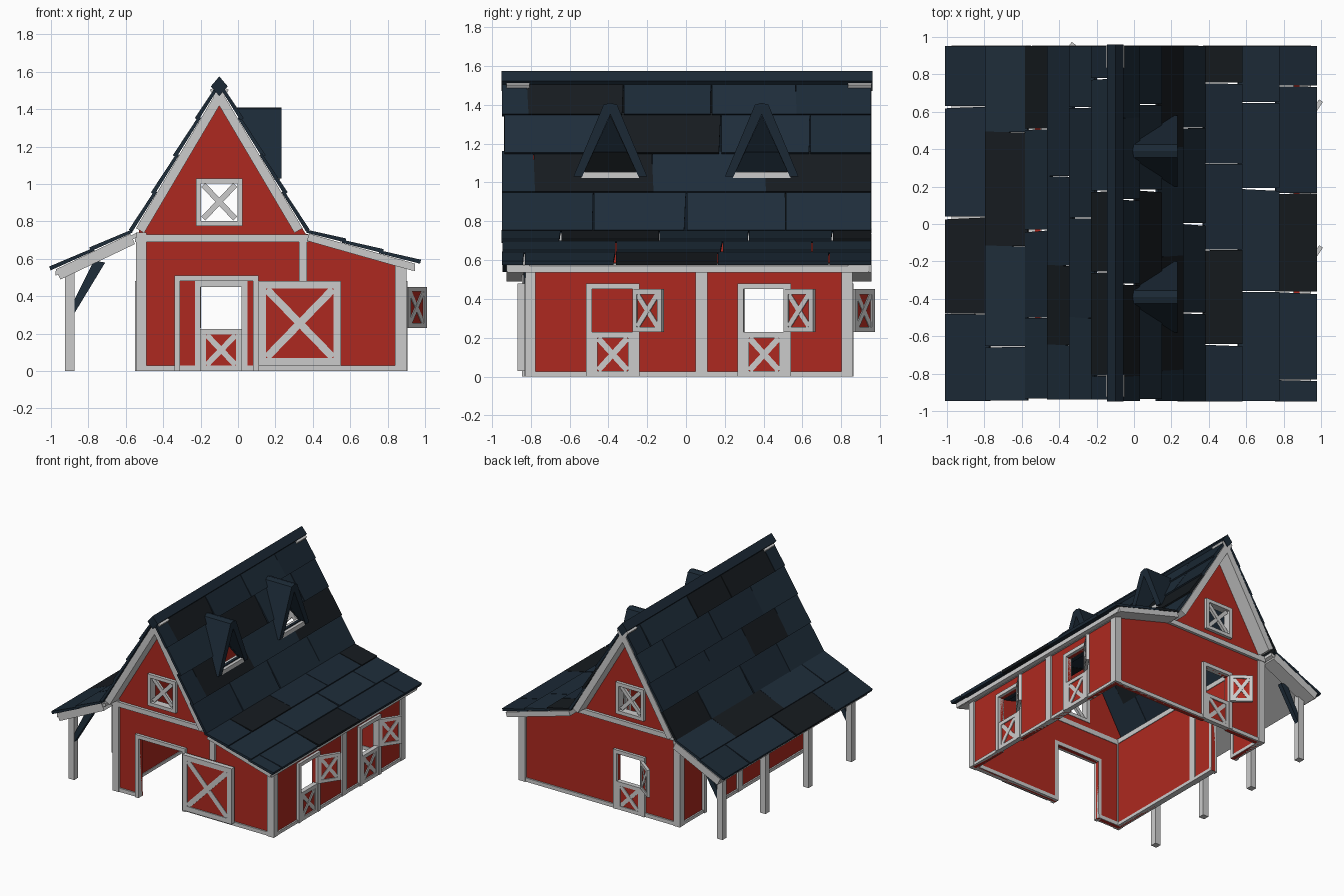
import bpy, bmesh, math, random
from mathutils import Vector as V, Matrix

if "Cube" in bpy.data.objects:
    bpy.data.objects.remove(bpy.data.objects["Cube"])

random.seed(4)

def material(name, rgb):
    m = bpy.data.materials.new(name)
    m.diffuse_color = (*rgb, 1)
    m.use_nodes = True
    m.node_tree.nodes["Principled BSDF"].inputs["Base Color"].default_value = m.diffuse_color
    return m

RED = material("red_paint", (0.42, 0.022, 0.014))
NAVY = [material("slate_a", (0.011, 0.022, 0.036)), material("slate_b", (0.013, 0.026, 0.042)),
        material("slate_dark", (0.008, 0.011, 0.014))]

def build(name, solids, mats=()):
    """Each solid joins two matching rings of points: (ring, ring[, material index])."""
    bm = bmesh.new()
    for a, b, *idx in solids:
        va, vb = [bm.verts.new(p) for p in a], [bm.verts.new(p) for p in b]
        n = len(va)
        fs = [bm.faces.new(va), bm.faces.new(vb[::-1])]
        fs += [bm.faces.new((va[i], va[i - 1], vb[i - 1], vb[i])) for i in range(n)]
        for f in fs:
            f.material_index = idx[0] if idx else 0
    bmesh.ops.recalc_face_normals(bm, faces=bm.faces)
    me = bpy.data.meshes.new(name)
    bm.to_mesh(me)
    bm.free()
    for m in mats:
        me.materials.append(m)
    ob = bpy.data.objects.new(name, me)
    bpy.context.collection.objects.link(ob)
    return ob

def cut(ob, solids):
    c = build("cutter", solids)
    m = ob.modifiers.new("openings", 'BOOLEAN')
    m.operation, m.solver, m.object, m.use_self = 'DIFFERENCE', 'EXACT', c, True
    bpy.context.view_layer.objects.active = ob
    bpy.ops.object.modifier_apply(modifier=m.name)
    bpy.data.objects.remove(c)

# A plane is (origin, u direction, outward normal); v is always up
def plane(o, u, n):
    return V(o), V(u).normalized(), V(n).normalized()

def slab(P, pts, d0, d1):
    o, u, n = P
    return tuple([o + u * a + V((0, 0, b)) + n * d for a, b in pts] for d in (d0, d1))

def rect(P, u0, v0, u1, v1, d0, d1):
    return slab(P, [(u0, v0), (u1, v0), (u1, v1), (u0, v1)], d0, d1)

def bar(P, a, b, w, d0, d1):
    a, b = V(a), V(b)
    t = (b - a).normalized()
    s = V((-t.y, t.x)) * w / 2
    return slab(P, [a - s, b - s, b + s, a + s], d0, d1)

def frame(P, u0, v0, u1, v1, w, d0, d1):
    return [rect(P, u0, v0, u0 + w, v1, d0, d1), rect(P, u1 - w, v0, u1, v1, d0, d1),
            rect(P, u0 + w, v0, u1 - w, v0 + w, d0, d1), rect(P, u0 + w, v1 - w, u1 - w, v1, d0, d1)]

def cross(P, u0, v0, u1, v1, w, d0, d1):
    h = w * .5
    return [bar(P, (u0 + h, v0 + h), (u1 - h, v1 - h), w, d0, d1),
            bar(P, (u0 + h, v1 - h), (u1 - h, v0 + h), w, d0, d1 - .002)]

def x_door(name, P, u0, v0, u1, v1, w, d0, d1):
    """Red panel with a grey frame and X on both faces."""
    build(name + "_panel", [rect(P, u0 + .005, v0 + .005, u1 - .005, v1 - .005, d0 + .008, d1 - .008)], [RED])
    build(name + "_trim", frame(P, u0, v0, u1, v1, w, d0, d1) +
          cross(P, u0 + w * .6, v0 + w * .6, u1 - w * .6, v1 - w * .6, w, d0 + .003, d1 - .002))

F = plane((0, -.81, 0), (1, 0, 0), (0, -1, 0))
B = plane((0, .84, 0), (1, 0, 0), (0, 1, 0))
R = plane((.885, 0, 0), (0, 1, 0), (1, 0, 0))
L = plane((-.53, 0, 0), (0, 1, 0), (-1, 0, 0))

# Walls with openings
gable = [(-.53, 0), (.885, 0), (.885, .59), (.36, .735), (-.1, 1.51), (-.53, .765)]
GW = (-.2, .8, .0, 1.01)
fw = build("front_wall", [slab(F, gable, 0, -.03)], [RED])
cut(fw, [rect(F, -.31, -.1, .08, .48, -.1, .1), rect(F, *GW, -.1, .1)])
bw = build("back_wall", [slab(B, gable, 0, -.03)], [RED])
cut(bw, [rect(B, -.2, -.1, .02, .45, -.1, .1), rect(B, *GW, -.1, .1)])
rw = build("right_wall", [rect(R, -.8, 0, .83, .59, 0, -.03)], [RED])
DOORS = [(-.485, -.27), (.295, .51)]
cut(rw, [rect(R, a, -.1, b, .45, -.1, .1) for a, b in DOORS])
lw = build("left_wall", [rect(L, -.8, 0, .83, .74, 0, -.03)], [RED])
cut(lw, [rect(L, .3, -.1, .52, .45, -.1, .1)])

# Corner posts, sills and beams
trim = []
for P in (F, B):
    trim += [rect(P, -.545, 0, -.49, .74, -.035, .018), rect(P, .84, 0, .9, .58, -.035, .018),
             rect(P, -.55, .69, .38, .73, -.035, .022)]
trim += [rect(F, -.49, 0, -.31, .03, -.035, .012), rect(F, .08, 0, .84, .03, -.035, .012),
         rect(F, .325, .48, .37, .69, -.035, .016)]
trim += [rect(B, -.49, 0, -.23, .03, -.035, .012), rect(B, .05, 0, .84, .03, -.035, .012)]
for P, top, ops in ((R, .585, DOORS), (L, .74, [(.3, .52)])):
    for y0, y1 in ((-.82, -.775), (.05, .11), (.8, .85)):
        trim.append(rect(P, y0, 0, y1, top, -.035, .015))
    trim.append(rect(P, -.8, top - .04, .83, top, -.035, .012))
    ends = [-.8] + [e for op in ops for e in op] + [.83]
    for a, b in zip(ends[::2], ends[1::2]):
        trim.append(rect(P, a, 0, b, .025, -.035, .012))
build("wall_trim", trim)

# Casings around doors
def casing(P, a, b, top, w=.03):
    return [rect(P, a - w, 0, a, top + w, -.033, .022), rect(P, b, 0, b + w, top + w, -.033, .022),
            rect(P, a, top, b, top + w, -.033, .022)]
cas = casing(F, -.31, .08, .48) + casing(B, -.2, .02, .45) + casing(L, .3, .52, .45)
for a, b in DOORS:
    cas += casing(R, a, b, .45)
build("door_casings", cas)

# Gable windows with X bars
for nm, P in (("front", F), ("back", B)):
    build(nm + "_gable_window", frame(P, -.225, .775, .025, 1.03, .028, -.035, .025) +
          cross(P, -.2, .8, 0, 1.01, .03, -.01, .012))

# Sliding door, half doors and swung-open upper hatches
x_door("sliding_door", F, .11, .03, .55, .48, .04, .02, .058)
x_door("back_half_door", B, -.2, .0, .02, .225, .03, -.02, .018)
x_door("back_hatch", plane((-.205, .86, 0), (-.13, .1, 0), (.1, .13, 0)), 0, .23, .17, .45, .026, -.012, .012)
for i, (a, b) in enumerate(DOORS):
    x_door(f"right_half_door_{i}", R, a, 0, b, .23, .03, -.02, .018)
    x_door(f"right_hatch_{i}", plane((.9, b, 0), (.1, .15, 0), (.15, -.1, 0)), 0, .23, .18, .45, .026, -.012, .012)

# Roof profile from ridge to eaves
RIDGE, RK, RE, LK, LE = (-.1, 1.55), (.37, .755), (.97, .585), (-.57, .755), (-1.0, .55)

# Grey rake boards under the overhangs, plus eave soffits
rakes = []
for P in (F, B):
    for a, b, w in ((RIDGE, RK, .05), (RIDGE, LK, .05), (RK, RE, .04), (LK, LE, .06)):
        a, b = V(a), V(b)
        t = (b - a).normalized()
        nrm = V((-t.y, t.x)) if t.x < 0 else V((t.y, -t.x))
        off = nrm * (w / 2 + .017)
        rakes.append(bar(P, a + off + t * .015, b + off - t * .02, w, -.005, .115))
build("rake_boards", rakes)
S = plane((0, -.92, 0), (1, 0, 0), (0, 1, 0))
build("eave_soffits", [slab(S, [(-.54, .74), (-.54, .715), (-.975, .51), (-.975, .535)], 0, 1.86),
                       slab(S, [(.87, .59), (.87, .555), (.945, .535), (.945, .57)], 0, 1.86)])

# Staggered slate rows
def slates(name, a, b, rows):
    a, b = V(a), V(b)
    t = (b - a).normalized()
    up = V((-t.y, t.x)) if t.x > 0 else V((t.y, -t.x))
    out = []
    for r in range(rows):
        p = a.lerp(b, r / rows) - t * (.012 if r else 0)
        q = a.lerp(b, (r + 1) / rows) + t * .006
        sec = [p - up * .016, q - up * .01, q + up * .012, p]
        ys = [-.94 + random.uniform(-.014, .006)]
        y = -.94 + random.uniform(.1, .3) + (.28 if r % 2 else 0)
        while y < .84:
            ys.append(y)
            y += random.uniform(.42, .62)
        ys.append(.955)
        for y0, y1 in zip(ys, ys[1:]):
            k = random.uniform(-.012, .012)
            ring = lambda y, s: [(c.x, y + (s if i in (1, 2) else 0), c.y) for i, c in enumerate(sec)]
            out.append((ring(y0 + .002, 0), ring(y1 - .002, k if y1 < .9 else 0), random.choice((0, 0, 1, 1, 2))))
    return build(name, out, NAVY)

right_roof = slates("right_upper_roof", RIDGE, RK, 4)
slates("left_upper_roof", RIDGE, LK, 4)
slates("right_lower_roof", RK, RE, 3)
slates("porch_roof", LK, LE, 2)
build("ridge_cap", [slab(plane((0, -.95, 0), (1, 0, 0), (0, 1, 0)),
      [(-.1, 1.575), (-.055, 1.522), (-.1, 1.47), (-.145, 1.522)], 0, 1.91)], NAVY[:1])

# Dormers: two sloping slabs meeting the roof, open front and grey sill
roof_x = lambda z: -.1 + .47 * (1.55 - z) / .795 - .012
for i, yc in enumerate((-.39, .39)):
    cut(right_roof, [([(-.09, yc - .13, 1.06), (-.09, yc + .13, 1.06), (-.09, yc, 1.34)],
                      [(.5, yc - .13, 1.06), (.5, yc + .13, 1.06), (.5, yc, 1.34)])])
    sides = []
    for s in (-1, 1):
        sec = [(0, 1.41), (.035, 1.4), (.19, 1.03), (.145, 1.03), (0, 1.35)]
        sides.append(([(.232, yc + s * y, z) for y, z in sec], [(roof_x(z), yc + s * y, z) for y, z in sec]))
    build(f"dormer_roof_{i}", sides, NAVY[:1])
    build(f"dormer_sill_{i}", [rect(plane((.15, yc, 0), (0, 1, 0), (1, 0, 0)), -.148, 1.022, .148, 1.055, 0, .075)])

# Porch posts and dark braces at both ends
posts, braces = [], []
for i, y in enumerate((-.82, -.27, .28, .83)):
    P = plane((0, y, 0), (1, 0, 0), (0, 1, 0))
    posts.append(rect(P, -.925, 0, -.875, .545, -.025, .025))
    if i in (0, 3):
        braces.append(slab(P, [(-.88, .3), (-.71, .58), (-.77, .59), (-.88, .37)], -.018, .018))
build("porch_posts", posts)
build("porch_braces", braces, NAVY[1:2])
